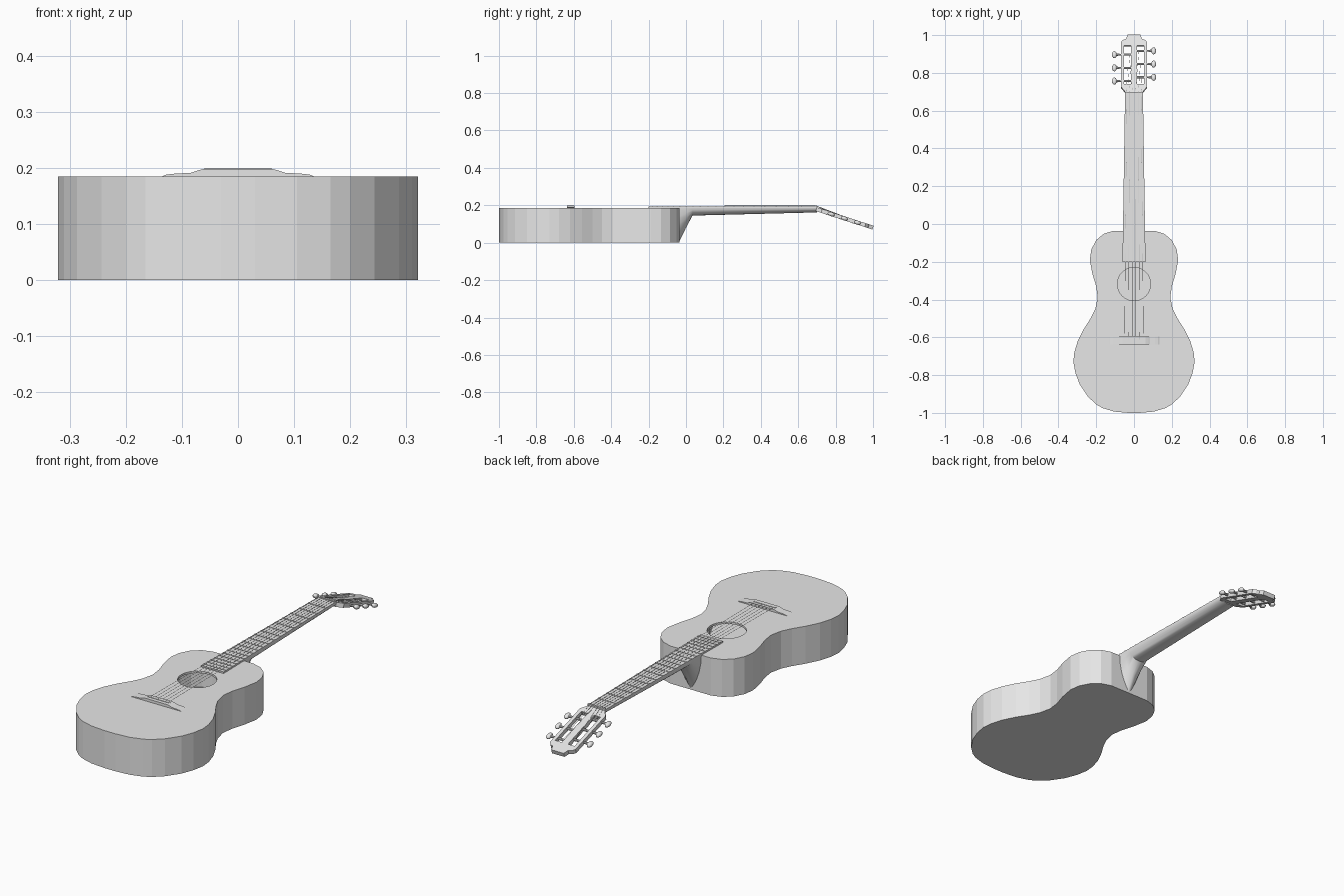
import bpy, bmesh
from math import sin, cos, pi, radians, copysign
from mathutils import Matrix, Vector

if "Cube" in bpy.data.objects:
    bpy.data.objects.remove(bpy.data.objects["Cube"])

grey = bpy.data.materials.new("plain_grey")
grey.use_nodes = True
grey.diffuse_color = (0.8, 0.8, 0.8, 1)
grey.node_tree.nodes["Principled BSDF"].inputs["Base Color"].default_value = (0.8, 0.8, 0.8, 1)

TOP, NUT, SADDLE = 0.185, 0.69, -0.615
TILT = radians(18)
HEAD = Matrix.Translation((0, 0.7, 0.189)) @ Matrix.Rotation(-TILT, 4, 'X')
FLAT = Matrix.Identity(4)


def finish(name, bm, matrix=FLAT, smooth=False):
    bmesh.ops.recalc_face_normals(bm, faces=bm.faces)
    bm.transform(matrix)
    mesh = bpy.data.meshes.new(name)
    bm.to_mesh(mesh)
    bm.free()
    mesh.materials.append(grey)
    obj = bpy.data.objects.new(name, mesh)
    bpy.context.collection.objects.link(obj)
    if smooth:
        bpy.ops.object.select_all(action='DESELECT')
        obj.select_set(True)
        bpy.context.view_layer.objects.active = obj
        bpy.ops.object.shade_smooth_by_angle(angle=radians(35))
    return obj


def add_loop(bm, points, z):
    verts = [bm.verts.new((x, y, z)) for x, y in points]
    edges = [bm.edges.new((a, b)) for a, b in zip(verts, verts[1:] + verts[:1])]
    return verts, edges


def add_wall(bm, low, high):
    n = len(low)
    for i in range(n):
        j = (i + 1) % n
        bm.faces.new((low[i], low[j], high[j], high[i]))


def plate(name, loops, z0, z1, matrix=FLAT):
    """Flat plate from an outline, with any further loops as holes."""
    bm = bmesh.new()
    edges = [[], []]
    for points in loops:
        low, low_edges = add_loop(bm, points, z0)
        high, high_edges = add_loop(bm, points, z1)
        edges[0] += low_edges
        edges[1] += high_edges
        add_wall(bm, low, high)
    for level in edges:
        bmesh.ops.triangle_fill(bm, edges=level, use_beauty=True)
    return finish(name, bm, matrix)


def loft(name, sections, smooth=False):
    bm = bmesh.new()
    rings = [[bm.verts.new(p) for p in s] for s in sections]
    for a, b in zip(rings, rings[1:]):
        add_wall(bm, a, b)
    bm.faces.new(rings[0])
    bm.faces.new(rings[-1])
    return finish(name, bm, FLAT, smooth)


def rod(name, a, b, radius, sides=6, matrix=FLAT, end=None):
    a, b = Vector(a), Vector(b)
    bm = bmesh.new()
    bmesh.ops.create_cone(bm, cap_ends=True, segments=sides, radius1=radius,
                          radius2=end or radius, depth=(b - a).length)
    turn = (b - a).to_track_quat('Z', 'Y').to_matrix().to_4x4()
    return finish(name, bm, matrix @ Matrix.Translation((a + b) / 2) @ turn, True)


def box(name, x, y, z0, z1):
    return plate(name, [rect(-x, x, y[0], y[1])], z0, z1)


def rect(x0, x1, y0, y1):
    return [(x0, y0), (x1, y0), (x1, y1), (x0, y1)]


def mirrored(half):
    return half + [(-x, y) for x, y in reversed(half)]


def neck_width(y):
    return 0.058 - 0.0155 * y


# Hollow body with an open sound hole
outline = mirrored([
    (0.03, -1), (0.105, -0.993), (0.165, -0.975), (0.2, -0.955), (0.243, -0.915),
    (0.287, -0.85), (0.31, -0.79), (0.321, -0.73), (0.316, -0.68), (0.298, -0.62),
    (0.265, -0.555), (0.23, -0.5), (0.205, -0.45), (0.192, -0.39), (0.2, -0.33),
    (0.22, -0.265), (0.234, -0.19), (0.226, -0.135), (0.2, -0.085), (0.16, -0.052),
    (0.11, -0.036)])
hole = [(0.088 * cos(i * pi / 16), 0.088 * sin(i * pi / 16) - 0.318) for i in range(32)]
bm = bmesh.new()
low, _ = add_loop(bm, outline, 0)
high, rim = add_loop(bm, outline, TOP)
bm.faces.new(low)
add_wall(bm, low, high)
_, hole_rim = add_loop(bm, hole, TOP)
bmesh.ops.triangle_fill(bm, edges=rim + hole_rim, use_beauty=True)
body = finish("body", bm)
shell = body.modifiers.new("wall_thickness", 'SOLIDIFY')
shell.thickness = 0.01
shell.offset = -1
box("back_brace", 0.17, (-0.46, -0.44), 0.01, 0.03)


# Rounded neck with a tapering heel
def neck_section(y, depth, power):
    ring = []
    for i in range(13):
        c = cos(i * pi / 12)
        x = neck_width(y) * copysign(abs(c) ** power, c)
        ring.append((x, y, TOP - depth * sin(i * pi / 12)))
    return ring


loft("neck", [neck_section(-0.038, 0.182, 1.7), neck_section(0.0, 0.105, 1.4),
              neck_section(0.035, 0.04, 1), neck_section(0.7, 0.023, 1)], True)

# Fingerboard, frets and nut
ends = [(neck_width(y), y) for y in (-0.2, NUT)]
plate("fingerboard", [mirrored(ends)], TOP, 0.193)
for i in range(1, 20):
    y = SADDLE + (NUT - SADDLE) * 2 ** (-i / 12)
    box("fret", neck_width(y), (y - 0.003, y + 0.003), 0.192, 0.195)
box("nut", neck_width(NUT), (NUT, NUT + 0.01), TOP, 0.198)

# Bridge with low wings and a raised middle
half = [(0.135, TOP), (0.128, 0.188), (0.11, 0.19), (0.085, 0.191), (0.073, 0.195), (0.062, 0.198)]
loft("bridge", [[(x, y, z) for x, z in mirrored(half)] for y in (-0.637, -0.596)])
box("saddle", 0.06, (SADDLE - 0.004, SADDLE + 0.004), 0.197, 0.2)

# Slotted headstock, tilted back
stretch = 1 / cos(TILT)
head = mirrored([(0.047, 0), (0.055, 0.01), (0.07, 0.028), (0.07, 0.262), (0.058, 0.275),
                 (0.042, 0.28), (0.034, 0.303)])
loops = [head] + [rect(s * 0.035 - 0.018, s * 0.035 + 0.018, 0.042, 0.245) for s in (-1, 1)]
plate("headstock", [[(x, y * stretch) for x, y in loop] for loop in loops], -0.021, 0, HEAD)

# Tuners and strings
for side, shift in ((-1, 0), (1, 0.02)):
    for i in range(3):
        y = (0.06 + shift + i * 0.07) * stretch
        z = -0.011
        rod("string_roller", (side * 0.015, y, z), (side * 0.056, y, z), 0.006, 8, HEAD)
        rod("tuner_shaft", (side * 0.068, y, z), (side * 0.1, y, z), 0.004, 8, HEAD, 0.008)
        bm = bmesh.new()
        bmesh.ops.create_uvsphere(bm, u_segments=12, v_segments=8, radius=1)
        place = Matrix.Translation((side * 0.104, y, z)) @ Matrix.Diagonal((0.013, 0.02, 0.011, 1))
        finish("tuner_knob", bm, HEAD @ place, True)

        spread = side * (3 - i - 0.5)
        at_nut = (spread * 0.015, NUT + 0.005, 0.198)
        rod("string", (spread * 0.02, SADDLE, 0.199), at_nut, 0.0008)
        rod("string_end", at_nut, HEAD @ Vector((side * (0.042 - i * 0.008), y, z + 0.006)), 0.0008)
